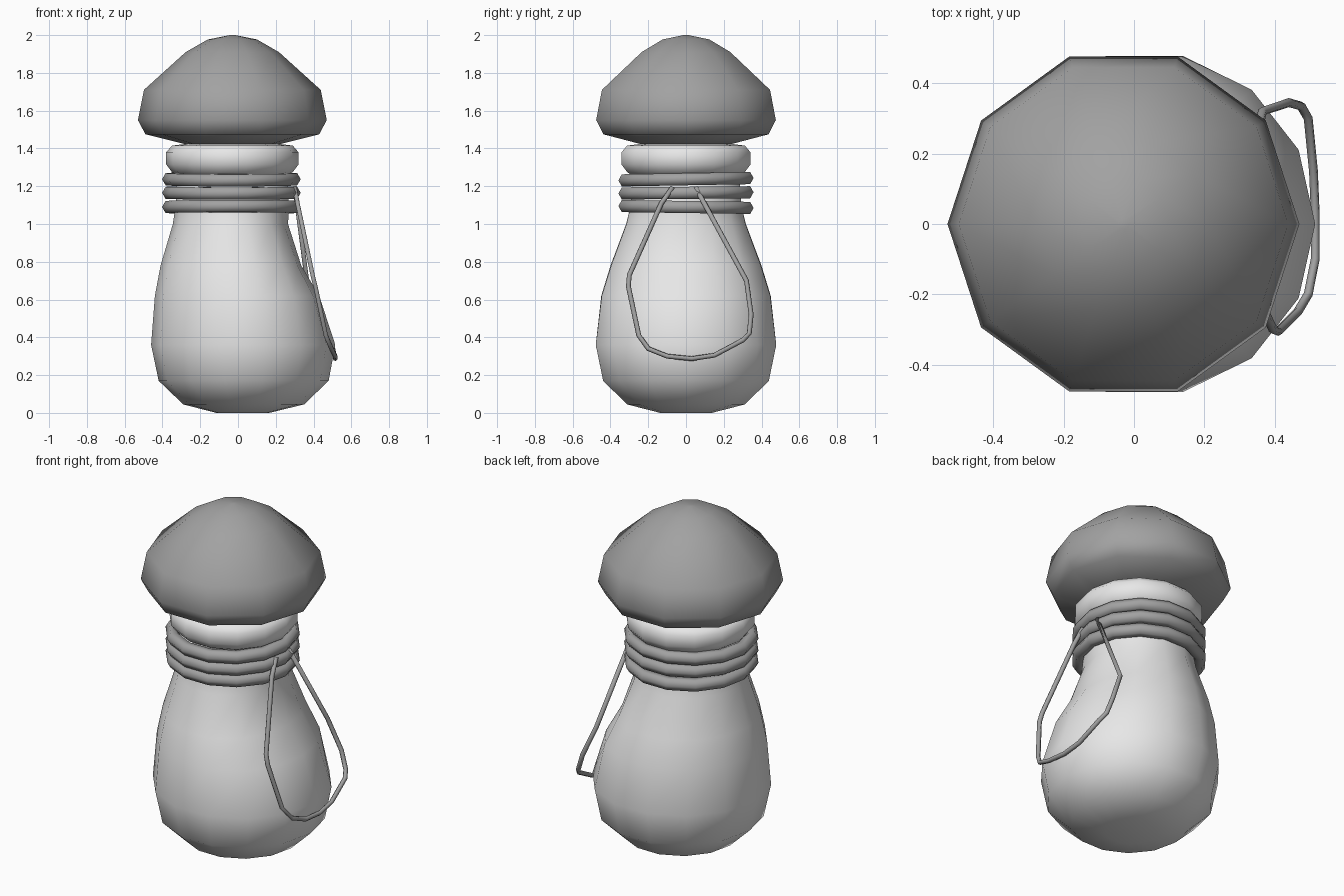
import bpy
import bmesh
from math import sin, cos, pi, radians
from mathutils import Vector

cube = bpy.data.objects.get("Cube")
if cube:
    bpy.data.objects.remove(cube, do_unlink=True)


def material(name, value):
    m = bpy.data.materials.new(name)
    m.use_nodes = True
    m.diffuse_color = (value, value, value, 1)
    m.node_tree.nodes["Principled BSDF"].inputs["Base Color"].default_value = m.diffuse_color
    return m


LIGHT = material("light grey", 0.8)
DARK = material("dark grey", 0.36)


def finish(name, bm, mat):
    bmesh.ops.recalc_face_normals(bm, faces=bm.faces)
    for f in bm.faces:
        f.smooth = True
    me = bpy.data.meshes.new(name)
    bm.to_mesh(me)
    bm.free()
    me.materials.append(mat)
    ob = bpy.data.objects.new(name, me)
    bpy.context.collection.objects.link(ob)
    return ob


def lathe(name, rows, sides, mat):
    """Rows are z, centre x, radius and radius towards +x."""
    bm = bmesh.new()
    rings = []
    for z, cx, r, rx in rows:
        ring = []
        for i in range(sides):
            a = 2 * pi * i / sides
            w = max(0, cos(a)) ** 2
            rr = r + (rx - r) * w
            ring.append(bm.verts.new((cx + rr * cos(a), rr * sin(a), z)))
        rings.append(ring)
    for lo, hi in zip(rings, rings[1:]):
        for i in range(sides):
            j = (i + 1) % sides
            bm.faces.new((lo[i], lo[j], hi[j], hi[i]))
    bm.faces.new(rings[0])
    bm.faces.new(rings[-1])
    return finish(name, bm, mat)


def even(cx, profile):
    return [(z, cx, r, r) for z, r in profile]


# Pouch body, dented on the loop side below the neck
lathe("pouch_body", [
    (0, .025, .14, .14), (.045, .03, .32, .32), (.17, .03, .45, .45),
    (.36, .03, .49, .485), (.62, .02, .46, .41), (.78, .0, .41, .335),
    (1.0, -.02, .325, .285), (1.1, -.03, .3, .3), (1.28, -.03, .29, .29),
], 14, LIGHT)

# Puffed rim above the cord
lathe("pouch_rim", even(-.03, [
    (1.25, .28), (1.275, .32), (1.315, .35), (1.38, .35), (1.415, .32), (1.425, .24),
]), 14, LIGHT)

# Domed cap
lathe("cap", even(-.03, [
    (1.415, .22), (1.475, .46), (1.55, .5), (1.71, .468), (1.91, .247),
    (1.977, .13), (2.0, .015),
]), 10, DARK)


def cord_ring(name, z, tilt, sides=14, tube=6, big=.33, small=.037):
    bm = bmesh.new()
    rings = []
    for i in range(sides):
        a = 2 * pi * i / sides
        ring = []
        for k in range(tube):
            b = 2 * pi * k / tube
            r = big + small * cos(b)
            x, y = r * cos(a), r * sin(a)
            ring.append(bm.verts.new((x - .035, y, z + small * sin(b) + y * sin(tilt))))
        rings.append(ring)
    for i in range(sides):
        p, q = rings[i], rings[(i + 1) % sides]
        for k in range(tube):
            m = (k + 1) % tube
            bm.faces.new((p[k], q[k], q[m], p[m]))
    return finish(name, bm, DARK)


# Three turns of cord round the neck
for n, (z, deg) in enumerate([(1.09, -.8), (1.165, .5), (1.237, 1)]):
    cord_ring("neck_cord_%d" % (n + 1), z, radians(deg))

# Hanging cord loop
PATH = [
    (.30, -.07, 1.195), (.315, -.13, 1.11), (.395, -.30, .73), (.41, -.305, .67),
    (.465, -.25, .41), (.495, -.2, .34), (.515, -.1, .3), (.515, .03, .287),
    (.51, .15, .305), (.495, .30, .385), (.475, .335, .42), (.44, .345, .52),
    (.365, .32, .70), (.30, .05, 1.195),
]


def tube_along(name, pts, radius, sides, mat):
    pts = [Vector(p) for p in pts]
    bm = bmesh.new()
    rings = []
    for i, p in enumerate(pts):
        d = (pts[min(i + 1, len(pts) - 1)] - pts[max(i - 1, 0)]).normalized()
        u = Vector((1, 0, .25)).cross(d).normalized()
        v = d.cross(u)
        rings.append([bm.verts.new(p + radius * (u * cos(2 * pi * k / sides) + v * sin(2 * pi * k / sides)))
                      for k in range(sides)])
    for p, q in zip(rings, rings[1:]):
        for k in range(sides):
            m = (k + 1) % sides
            bm.faces.new((p[k], q[k], q[m], p[m]))
    bm.faces.new(rings[0])
    bm.faces.new(rings[-1])
    return finish(name, bm, mat)


tube_along("cord_loop", PATH, .013, 6, DARK)
